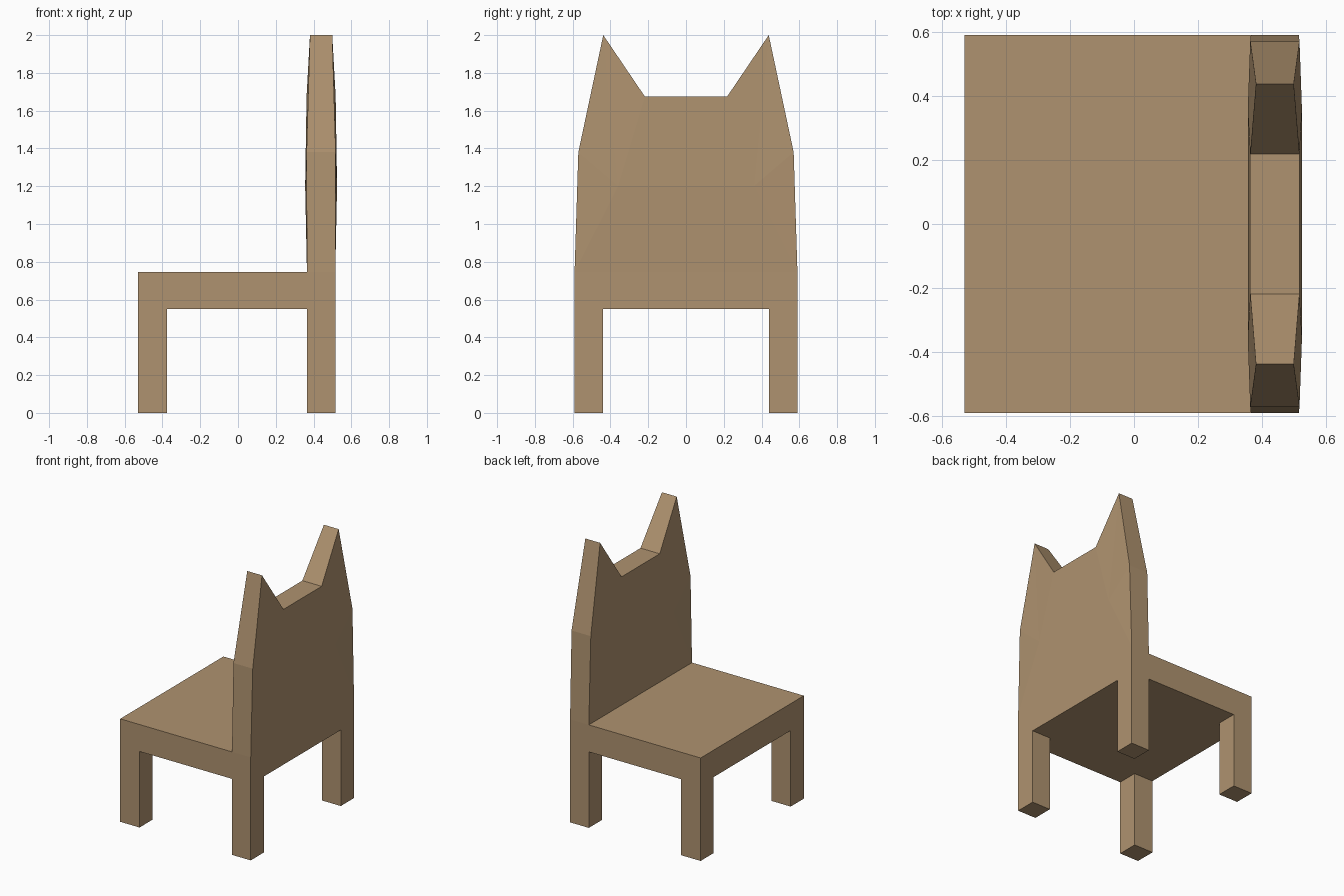
import bpy, bmesh
from mathutils import Vector

if "Cube" in bpy.data.objects:
    bpy.data.objects.remove(bpy.data.objects["Cube"])

wood = bpy.data.materials.new("light brown wood")
wood.diffuse_color = (0.43, 0.29, 0.16, 1)
wood.use_nodes = True
wood.node_tree.nodes["Principled BSDF"].inputs["Base Color"].default_value = wood.diffuse_color

X0, X1, X2, X3 = -0.53, -0.375, 0.365, 0.515   # front edge, leg, back panel, rear edge
W, LEG_Y = 0.59, 0.44                          # half width, inner side of legs
UNDER, TOP = 0.55, 0.745                       # seat underside and top


def finish(name, bm):
    bmesh.ops.remove_doubles(bm, verts=bm.verts, dist=1e-5)
    mesh = bpy.data.meshes.new(name)
    bm.to_mesh(mesh)
    bm.free()
    mesh.materials.append(wood)
    obj = bpy.data.objects.new(name, mesh)
    bpy.context.collection.objects.link(obj)
    return obj


def box(x, y, z):
    bm = bmesh.new()
    bmesh.ops.create_cube(bm, size=1)
    for v in bm.verts:
        v.co = Vector(r[0] + (c + 0.5) * (r[1] - r[0]) for c, r in zip(v.co, (x, y, z)))
    bm.normal_update()
    return bm


def drop_faces(bm, rule):
    bmesh.ops.delete(bm, geom=[f for f in bm.faces if rule(f)], context='FACES')


# Seat: slab cut along leg and backrest lines, open where those parts join
bm = box((X0, X3), (-W, W), (UNDER, TOP))
for co, no in (((X1, 0, 0), (1, 0, 0)), ((X2, 0, 0), (1, 0, 0)),
               ((0, LEG_Y, 0), (0, 1, 0)), ((0, -LEG_Y, 0), (0, 1, 0))):
    bmesh.ops.bisect_plane(bm, geom=bm.verts[:] + bm.edges[:] + bm.faces[:],
                           plane_co=co, plane_no=no)
bm.normal_update()


def joins(f):
    c = f.calc_center_median()
    under_leg = f.normal.z < -0.5 and abs(c.y) > LEG_Y and not X1 < c.x < X2
    under_back = f.normal.z > 0.5 and c.x > X2
    return under_leg or under_back


drop_faces(bm, joins)
finish("seat", bm)

# Legs: open at the top where they meet the seat
for end, xr in (("front", (X0, X1)), ("rear", (X2, X3))):
    for side, yr in (("left", (-W, -LEG_Y)), ("right", (LEG_Y, W))):
        bm = box(xr, yr, (0, UNDER))
        drop_faces(bm, lambda f: f.normal.z > 0.5)
        finish(f"{end}_{side}_leg", bm)

# Backrest: two pointed ears, thin tips and a slightly bulging middle
half = {"base": (W, TOP, 0.075), "side": (0.57, 1.38, 0.077), "tip": (0.438, 2.0, 0.059),
        "notch": (0.218, 1.675, 0.077), "bulge": (0.36, 1.2, 0.0845)}
bm = bmesh.new()
V = {(k, s, d): bm.verts.new((0.44 + d * t, s * y, z))
     for k, (y, z, t) in half.items() for s in (-1, 1) for d in (-1, 1)}
for d in (-1, 1):
    for a, b in (("base", "bulge"), ("bulge", "notch")):
        bm.faces.new([V[a, -1, d], V[a, 1, d], V[b, 1, d], V[b, -1, d]])
    for s in (-1, 1):
        for a, b in (("base", "side"), ("side", "tip"), ("tip", "notch")):
            bm.faces.new([V[a, s, d], V[b, s, d], V["bulge", s, d]])
rim = [(k, 1) for k in ("base", "side", "tip", "notch")]
rim += [(k, -1) for k, _ in reversed(rim)]
for (a, s), (b, t) in zip(rim, rim[1:]):
    bm.faces.new([V[a, s, -1], V[b, t, -1], V[b, t, 1], V[a, s, 1]])
bmesh.ops.recalc_face_normals(bm, faces=bm.faces)
# make sure the rear side faces outward
rear = max(bm.faces, key=lambda f: f.calc_center_median().x)
if rear.normal.x < 0:
    bmesh.ops.reverse_faces(bm, faces=bm.faces)
finish("backrest", bm)
